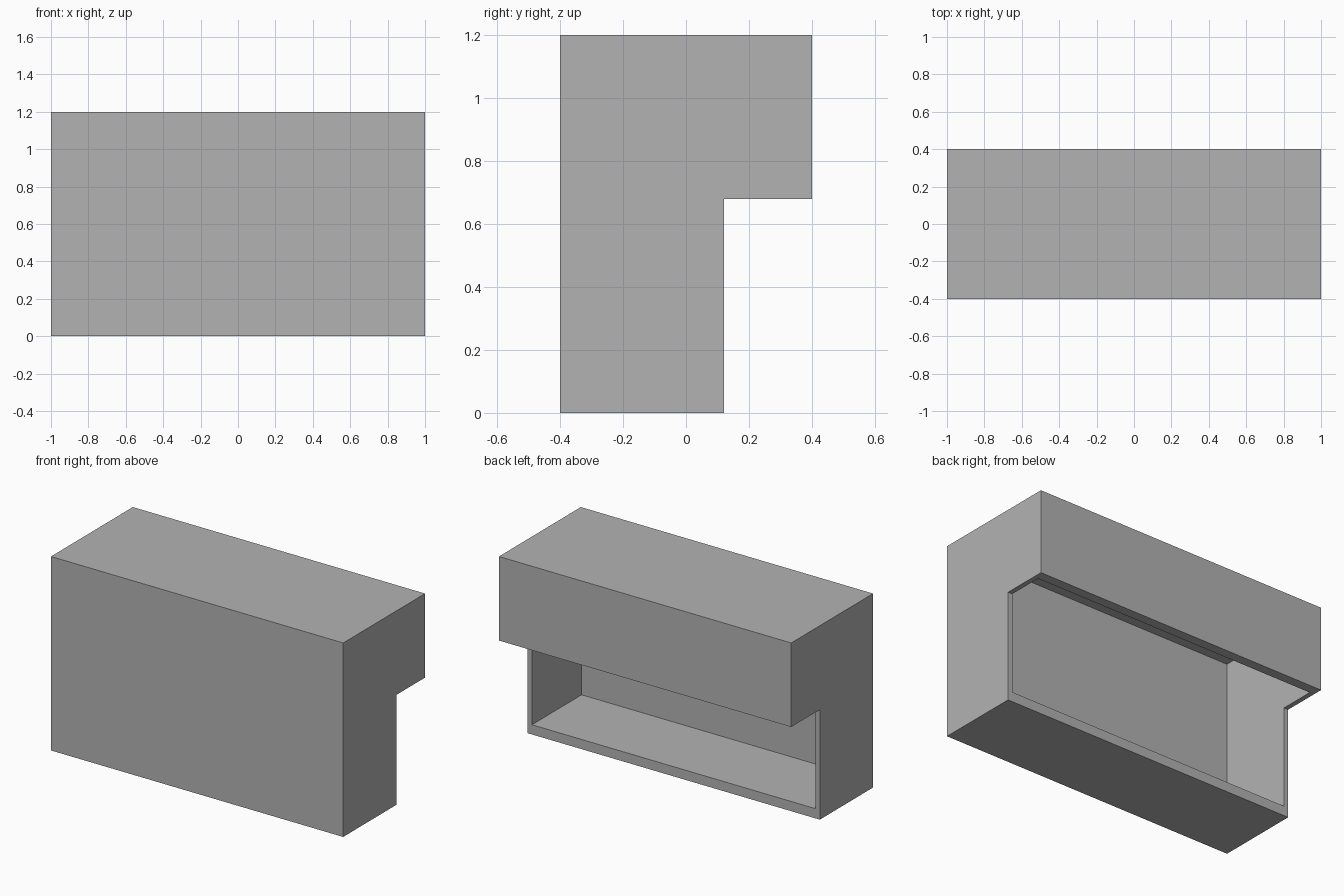
import bpy
import bmesh
from mathutils import Vector

cube = bpy.data.objects.get("Cube")
if cube:
    bpy.data.objects.remove(cube, do_unlink=True)

HALF_LENGTH = 1.0
SIDE_WALL = 0.03

grey = bpy.data.materials.new("plain grey")
grey.use_nodes = True
colour = (0.45, 0.45, 0.45, 1.0)
grey.diffuse_color = colour
grey.node_tree.nodes["Principled BSDF"].inputs["Base Color"].default_value = colour


def extrude_profile(name, profile, half_width):
    """Sweep a (y, z) outline along x, centred on x = 0."""
    bm = bmesh.new()
    face = bm.faces.new([bm.verts.new((-half_width, y, z)) for y, z in profile])
    swept = bmesh.ops.extrude_face_region(bm, geom=[face])["geom"]
    moved = [v for v in swept if isinstance(v, bmesh.types.BMVert)]
    bmesh.ops.translate(bm, verts=moved, vec=Vector((2 * half_width, 0, 0)))
    bmesh.ops.recalc_face_normals(bm, faces=bm.faces)
    mesh = bpy.data.meshes.new(name)
    bm.to_mesh(mesh)
    bm.free()
    mesh.materials.append(grey)
    obj = bpy.data.objects.new(name, mesh)
    bpy.context.collection.objects.link(obj)
    return obj


# Cabinet body with the upper part overhanging at the back
body = extrude_profile("cabinet_shell", [
    (-0.4, 0), (0.12, 0), (0.12, 0.68), (0.4, 0.68), (0.4, 1.2), (-0.4, 1.2),
], HALF_LENGTH)

# Hollow that opens through the lower back and the overhang's underside
hollow = extrude_profile("hollow_cutter", [
    (-0.365, 0.06), (0.34, 0.06), (0.34, 1.17), (-0.365, 1.17),
], HALF_LENGTH - SIDE_WALL)
hollow.hide_render = True

cut = body.modifiers.new("hollow", 'BOOLEAN')
cut.operation = 'DIFFERENCE'
cut.solver = 'EXACT'
cut.object = hollow
bpy.context.view_layer.objects.active = body
bpy.ops.object.modifier_apply(modifier=cut.name)
bpy.data.objects.remove(hollow, do_unlink=True)
